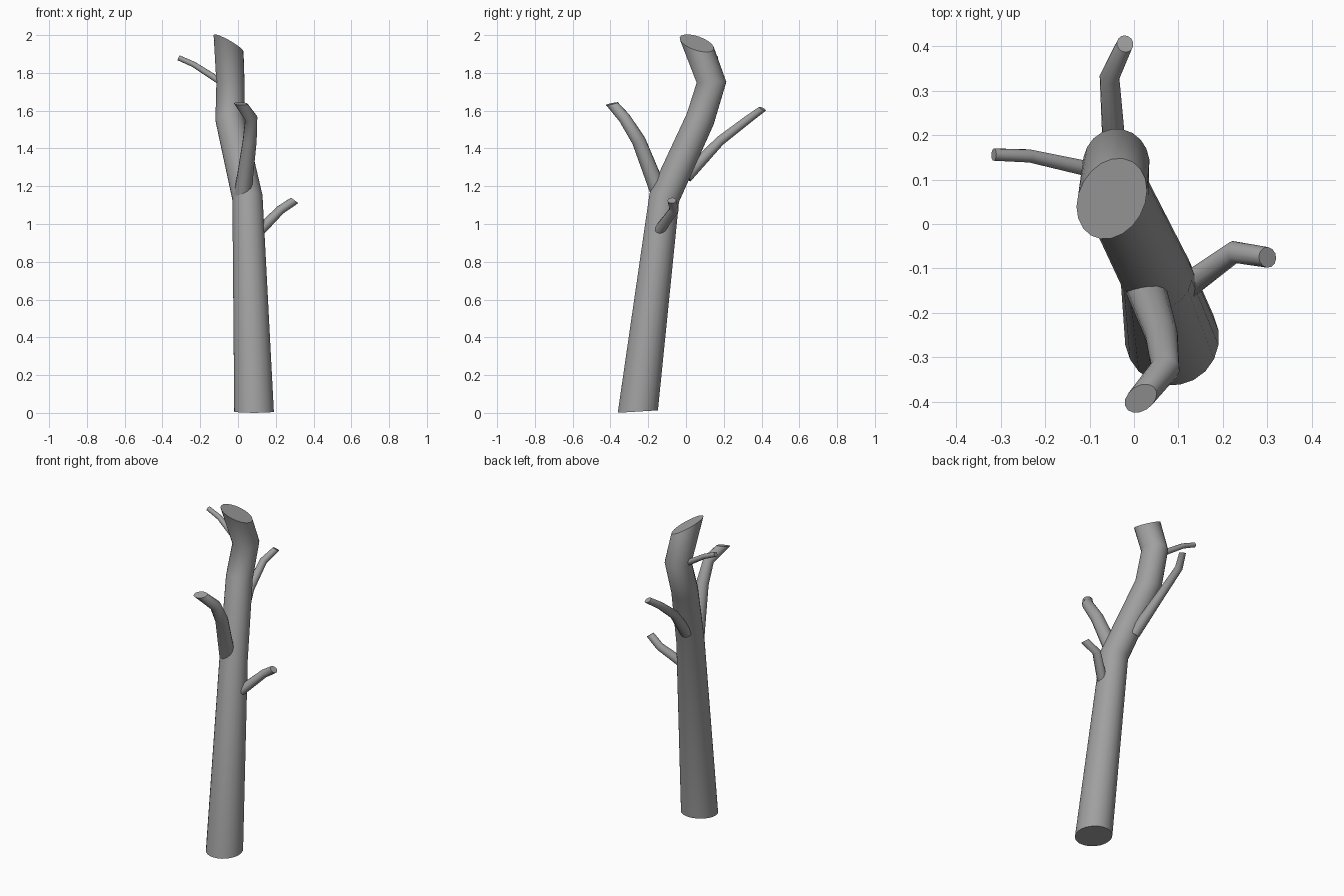
import bpy, bmesh
from math import sin, cos, tau, radians
from mathutils import Vector

cube = bpy.data.objects.get("Cube")
if cube:
    bpy.data.objects.remove(cube, do_unlink=True)

bark = bpy.data.materials.new("bark_grey")
bark.use_nodes = True
GREY = (0.35, 0.35, 0.35, 1)
bark.diffuse_color = GREY
bark.node_tree.nodes["Principled BSDF"].inputs["Base Color"].default_value = GREY


def limb(name, path, sides, start_cut=None, end_cut=None):
    """Tapered tube through (x, y, z, radius) points, mitred at the bends, with chosen end cuts."""
    pts = [Vector(p[:3]) for p in path]
    dirs = [(b - a).normalized() for a, b in zip(pts, pts[1:])]
    bm = bmesh.new()
    rings = []
    for i, (p, point) in enumerate(zip(pts, path)):
        along = dirs[max(i - 1, 0)]
        cut = (along + dirs[min(i, len(dirs) - 1)]).normalized()
        if i == 0 and start_cut:
            cut = Vector(start_cut)
        if i == len(pts) - 1 and end_cut:
            cut = Vector(end_cut)
        # carry the ring axes along the path so the tube does not twist
        if i == 0:
            u = along.orthogonal().normalized()
        else:
            u = (u - along * u.dot(along)).normalized()
        v = along.cross(u)
        ring = []
        for k in range(sides):
            a = tau * k / sides
            off = (u * cos(a) + v * sin(a)) * point[3]
            off -= along * (off.dot(cut) / along.dot(cut))
            ring.append(bm.verts.new(p + off))
        rings.append(ring)
    for lo, hi in zip(rings, rings[1:]):
        for k in range(sides):
            j = (k + 1) % sides
            bm.faces.new((lo[k], lo[j], hi[j], hi[k]))
    bm.faces.new(rings[0][::-1])
    bm.faces.new(rings[-1])
    bmesh.ops.recalc_face_normals(bm, faces=bm.faces)
    mesh = bpy.data.meshes.new(name)
    bm.to_mesh(mesh)
    bm.free()
    mesh.materials.append(bark)
    obj = bpy.data.objects.new(name, mesh)
    bpy.context.collection.objects.link(obj)
    bpy.ops.object.select_all(action="DESELECT")
    obj.select_set(True)
    bpy.context.view_layer.objects.active = obj
    bpy.ops.object.shade_smooth_by_angle(angle=radians(40))


# Leaning trunk with a slanted broken top
limb("trunk", [(0.085, -0.255, 0.007, 0.106), (0.05, -0.115, 1.14, 0.081),
               (-0.043, 0.075, 1.555, 0.077), (-0.04, 0.135, 1.75, 0.075),
               (-0.05, 0.057, 1.957, 0.077)], 20,
     start_cut=(0, -0.06, 1), end_cut=(0.5, 0.2, 1))

# Forward branch
limb("front_branch", [(0.02, -0.125, 1.12, 0.047), (0.062, -0.25, 1.44, 0.037),
                      (0.07, -0.325, 1.56, 0.032), (0.015, -0.392, 1.637, 0.029)], 14,
     end_cut=(0.1, -0.25, 1))

# Rear branch
limb("back_branch", [(0, 0, 1.25, 0.035), (-0.045, 0.18, 1.44, 0.026),
                     (-0.055, 0.33, 1.555, 0.022), (-0.02, 0.405, 1.61, 0.019)], 14,
     end_cut=(0.3, 0.5, 1))

# Thin twig high on the right side
limb("right_twig", [(-0.04, 0.11, 1.72, 0.019), (-0.235, 0.153, 1.845, 0.015),
                    (-0.315, 0.156, 1.88, 0.014)], 12)

# Short branch on the left side
limb("left_branch", [(0.07, -0.175, 0.92, 0.031), (0.225, -0.063, 1.075, 0.024),
                     (0.3, -0.075, 1.125, 0.023)], 12, end_cut=(0.6, 0, 0.8))
